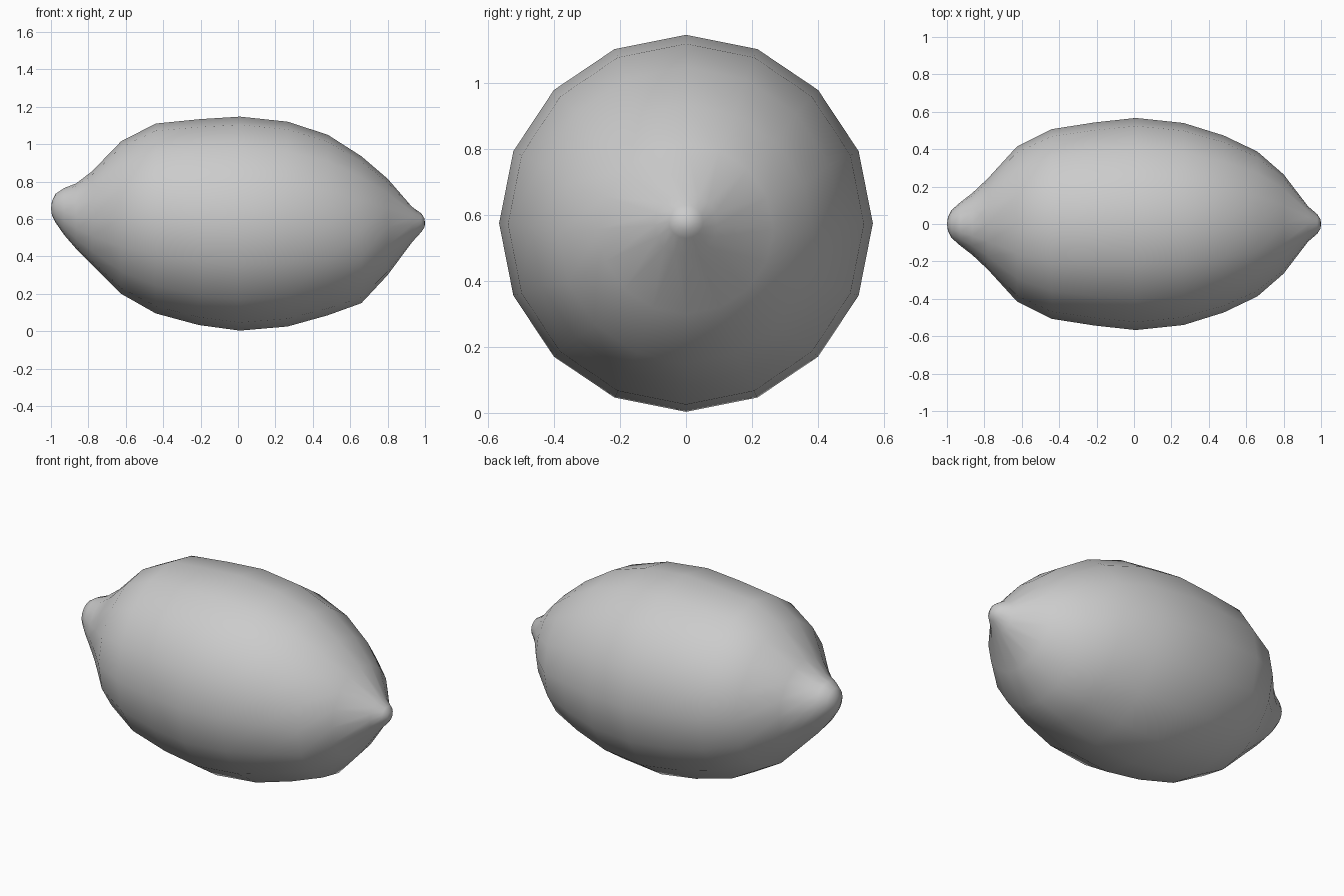
import bpy, bmesh, math

SIDES = 16
# Lengthwise profile: x, half width, bottom z, top z
RINGS = [
    (-0.995, 0.035, 0.62, 0.695),
    (-0.975, 0.075, 0.58, 0.735),
    (-0.93, 0.115, 0.515, 0.765),
    (-0.865, 0.165, 0.44, 0.79),
    (-0.78, 0.245, 0.355, 0.855),
    (-0.625, 0.415, 0.20, 1.015),
    (-0.44, 0.507, 0.095, 1.11),
    (-0.21, 0.543, 0.033, 1.133),
    (0.01, 0.567, 0.003, 1.147),
    (0.265, 0.54, 0.025, 1.12),
    (0.48, 0.473, 0.085, 1.05),
    (0.66, 0.387, 0.15, 0.935),
    (0.80, 0.265, 0.30, 0.815),
    (0.93, 0.095, 0.475, 0.665),
    (0.98, 0.052, 0.53, 0.63),
    (0.997, 0.025, 0.555, 0.602),
]

# Fruit body: lofted rings closed with a pole at each end
bm = bmesh.new()
loops = []
for x, w, lo, hi in RINGS:
    c, h = (lo + hi) / 2, (hi - lo) / 2
    loops.append([bm.verts.new((x, w * math.sin(2 * math.pi * i / SIDES),
                                c + h * math.cos(2 * math.pi * i / SIDES)))
                  for i in range(SIDES)])
for a, b in zip(loops, loops[1:]):
    for i in range(SIDES):
        j = (i + 1) % SIDES
        bm.faces.new((a[i], a[j], b[j], b[i]))

# Stem end and blossom tip
for ring, x, z in ((loops[0], -1.0, 0.655), (loops[-1], 1.0, 0.578)):
    tip = bm.verts.new((x, 0, z))
    for i in range(SIDES):
        bm.faces.new((ring[i], ring[(i + 1) % SIDES], tip))

bmesh.ops.recalc_face_normals(bm, faces=bm.faces)
for f in bm.faces:
    f.smooth = True
mesh = bpy.data.meshes.new("lemon")
bm.to_mesh(mesh)
bm.free()
bpy.context.collection.objects.link(bpy.data.objects.new("lemon", mesh))
